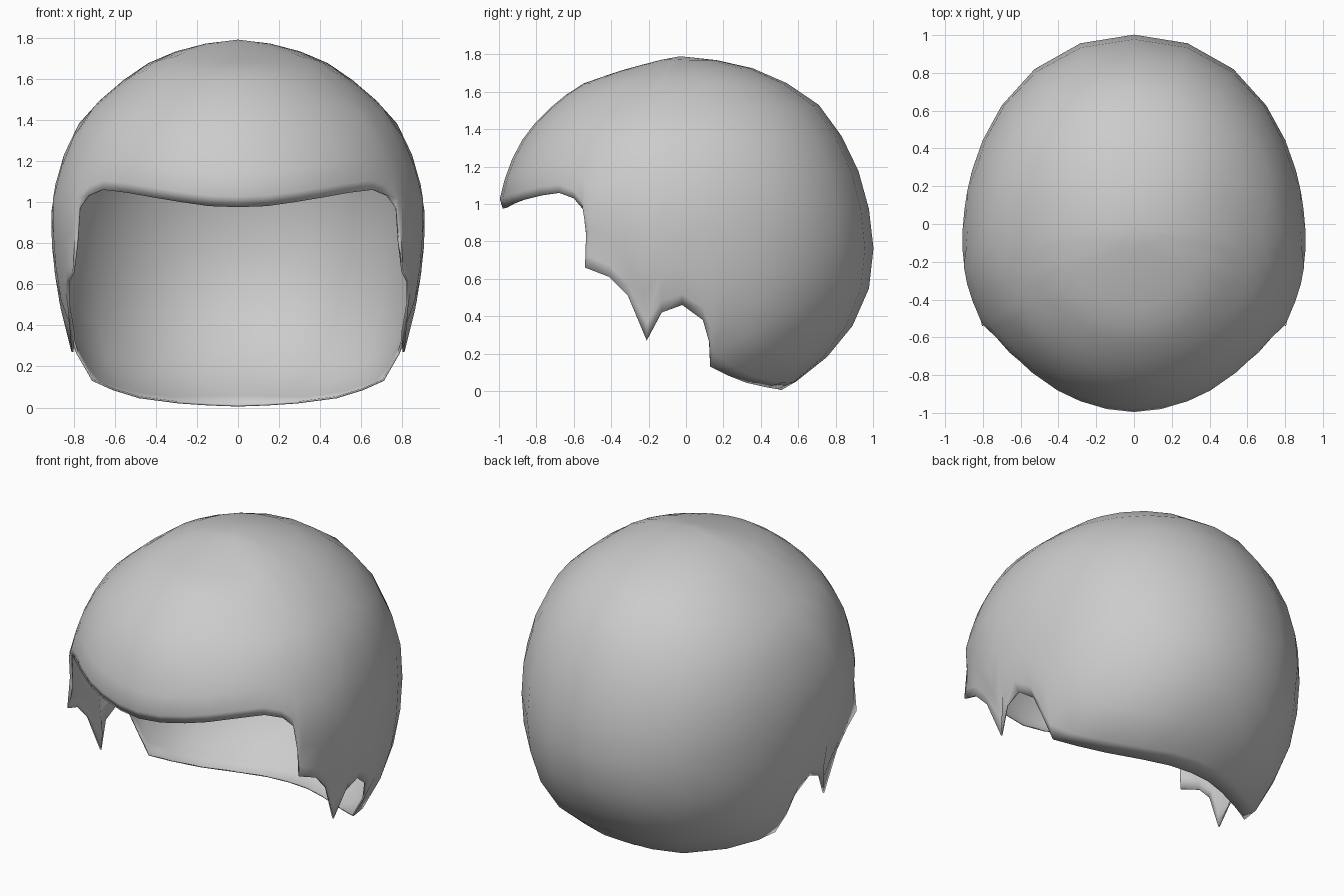
import bpy, bmesh
from math import atan2, acos, sin, cos
from mathutils import Vector

if "Cube" in bpy.data.objects:
    bpy.data.objects.remove(bpy.data.objects["Cube"])

CENTRE = Vector((0, -0.03, 0.85))
CROWN = Vector((0, -0.03, 1.79))
# steps from hem (0) to crown (1); the first short one turns the lip inwards
STEPS = [0, 0.035] + [0.035 + 0.965 * i / 12 for i in range(1, 12)]

# horizontal sections: height, half width, front y, back y, y of widest point
SECTIONS = [
    (0.00, 0.02, 0.49, 0.52, 0.50), (0.05, 0.50, 0.15, 0.59, 0.33),
    (0.13, 0.71, -0.20, 0.71, 0.13), (0.33, 0.82, -0.58, 0.88, 0.00),
    (0.49, 0.87, -0.85, 0.97, -0.07), (0.74, 0.905, -1.01, 1.005, -0.10),
    (1.00, 0.91, -1.01, 0.975, -0.12), (1.20, 0.86, -0.95, 0.915, -0.10),
    (1.33, 0.805, -0.885, 0.855, -0.08), (1.43, 0.745, -0.81, 0.785, -0.07),
    (1.55, 0.61, -0.69, 0.695, -0.05), (1.64, 0.50, -0.56, 0.55, -0.03),
    (1.71, 0.375, -0.36, 0.42, -0.03), (1.765, 0.20, -0.16, 0.20, -0.03),
    (1.79, 0.01, -0.04, -0.02, -0.03)]

# hem of the right half, from brow centre past the ear notch to the nape
HEM = [
    (0.00, -0.98, 0.975), (0.14, -0.96, 0.98), (0.28, -0.925, 1.00),
    (0.40, -0.875, 1.02), (0.54, -0.78, 1.045), (0.66, -0.68, 1.06),
    (0.73, -0.60, 1.03), (0.768, -0.55, 0.97), (0.785, -0.53, 0.80),
    (0.805, -0.54, 0.66), (0.83, -0.41, 0.61), (0.83, -0.31, 0.51),
    (0.81, -0.21, 0.27), (0.835, -0.13, 0.42), (0.84, -0.02, 0.46),
    (0.82, 0.09, 0.38), (0.785, 0.125, 0.26), (0.71, 0.13, 0.13),
    (0.61, 0.22, 0.085), (0.48, 0.32, 0.045), (0.29, 0.43, 0.02),
    (0.14, 0.49, 0.01), (0.00, 0.51, 0.005)]


def inside(p):
    """True where the point lies within the rounded head volume."""
    for a, b in zip(SECTIONS, SECTIONS[1:]):
        if a[0] <= p.z <= b[0]:
            t = (p.z - a[0]) / (b[0] - a[0])
            w, front, back, mid = (u + (v - u) * t for u, v in zip(a[1:], b[1:]))
            depth, power = (back - mid, 2.12) if p.y > mid else (mid - front, 1.95)
            return abs(p.x / w) ** power + abs((p.y - mid) / depth) ** power < 1
    return False


def radius(direction):
    """Distance from the centre to the head surface."""
    low, high = 0.0, 2.0
    for _ in range(30):
        r = (low + high) / 2
        if inside(CENTRE + direction * r):
            low = r
        else:
            high = r
    return low


# column directions: true azimuths at the hem, evened out higher up
offsets = [Vector(h) - CENTRE for h in HEM]
azimuths = [atan2(o.y, o.x) for o in offsets]
even = azimuths[:]
for _ in range(10):
    even = [even[0]] + [(a + 2 * b + c) / 4 for a, b, c in
                        zip(even, even[1:], even[2:])] + [even[-1]]


def column(i):
    """Points running over the head from a hem point up towards the crown."""
    polar = acos(offsets[i].z / offsets[i].length)
    points = [Vector(HEM[i])]
    fit = offsets[i].length / radius(offsets[i].normalized()) - 1
    for s in STEPS[1:]:
        blend = min(1, s * 2.5)
        az = azimuths[i] + (even[i] - azimuths[i]) * blend
        pol = polar * (1 - s)
        d = Vector((sin(pol) * cos(az), sin(pol) * sin(az), cos(pol)))
        p = CENTRE + d * radius(d) * (1 + fit * 0.4 * (1 - s) ** 20)
        if i in (0, len(HEM) - 1):
            p.x = 0
        points.append(p)
    return points


# right half of the shell: columns side by side, closed with a fan at the crown
bm = bmesh.new()
grid = [[bm.verts.new(p) for p in column(i)] for i in range(len(HEM))]
crown = bm.verts.new(CROWN)
for a, b in zip(grid, grid[1:]):
    for i in range(len(STEPS) - 1):
        bm.faces.new((a[i], b[i], b[i + 1], a[i + 1]))
    bm.faces.new((a[-1], b[-1], crown))
for f in bm.faces:
    f.smooth = True

mesh = bpy.data.meshes.new("head_shell")
bm.to_mesh(mesh)
bm.free()
shell = bpy.data.objects.new("head_shell", mesh)
bpy.context.collection.objects.link(shell)

# left half and thin wall
shell.modifiers.new("left_half", 'MIRROR')
wall = shell.modifiers.new("wall", 'SOLIDIFY')
wall.thickness = 0.01
wall.offset = -1

grey = bpy.data.materials.new("plain grey")
grey.diffuse_color = (0.6, 0.6, 0.6, 1)
grey.use_nodes = True
grey.node_tree.nodes["Principled BSDF"].inputs["Base Color"].default_value = grey.diffuse_color
mesh.materials.append(grey)
